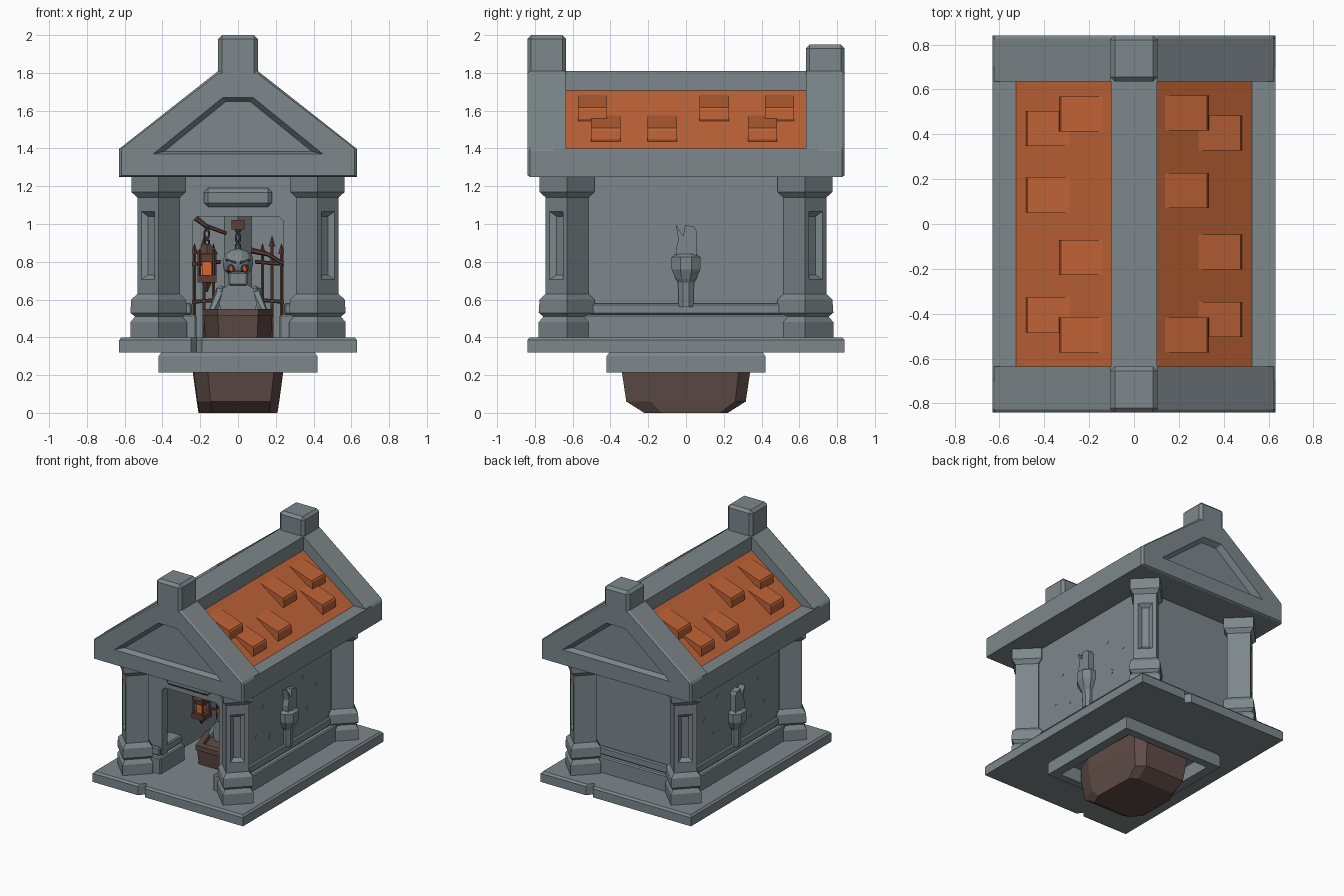
import bpy, bmesh, math
from mathutils import Vector, Matrix

if "Cube" in bpy.data.objects:
    bpy.data.objects.remove(bpy.data.objects["Cube"])

def material(name, rgb):
    m = bpy.data.materials.new(name)
    m.diffuse_color = (*rgb, 1)
    m.use_nodes = True
    m.node_tree.nodes["Principled BSDF"].inputs["Base Color"].default_value = m.diffuse_color
    return m

STONE = material("grey_stone", (0.205, 0.245, 0.26))
TILE = material("orange_tile", (0.52, 0.125, 0.037))
WOOD = material("brown_wood", (0.115, 0.072, 0.062))
IRON = material("rusty_iron", (0.11, 0.05, 0.037))
GLOW = material("orange_glow", (0.70, 0.13, 0.025))
DARK = material("dark_iron", (0.06, 0.065, 0.07))

def finish(name, bm, mat, bevel=0):
    bmesh.ops.recalc_face_normals(bm, faces=bm.faces[:])
    me = bpy.data.meshes.new(name)
    bm.to_mesh(me)
    bm.free()
    me.materials.append(mat)
    ob = bpy.data.objects.new(name, me)
    bpy.context.collection.objects.link(ob)
    if bevel:
        b = ob.modifiers.new("bevel", "BEVEL")
        b.width, b.segments, b.limit_method = bevel, 1, "ANGLE"
    return ob

def loft(name, rings, mat, bevel=0):
    """Skin a list of equal-length 3D rings and cap both ends."""
    bm = bmesh.new()
    vs = [[bm.verts.new(p) for p in r] for r in rings]
    n = len(vs[0])
    for a, b in zip(vs, vs[1:]):
        for i in range(n):
            bm.faces.new((a[i], a[(i + 1) % n], b[(i + 1) % n], b[i]))
    bm.faces.new(vs[0])
    bm.faces.new(vs[-1])
    return finish(name, bm, mat, bevel)

def prism_y(name, pts, y0, y1, mat, bevel=0):
    return loft(name, [[(x, y, z) for x, z in pts] for y in (y0, y1)], mat, bevel)

def box(name, x0, x1, y0, y1, z0, z1, mat, bevel=0):
    return prism_y(name, [(x0, z0), (x1, z0), (x1, z1), (x0, z1)], y0, y1, mat, bevel)

def flat(pts, z, sx=1, sy=1):
    return [(x * sx, y * sy, z) for x, y in pts]

def rod(name, a, b, r0, r1, mat, sides=6):
    a, b = Vector(a), Vector(b)
    d = b - a
    bm = bmesh.new()
    m = Matrix.Translation((a + b) / 2) @ d.to_track_quat("Z", "Y").to_matrix().to_4x4()
    bmesh.ops.create_cone(bm, cap_ends=True, segments=sides, radius1=r0, radius2=r1,
                          depth=d.length, matrix=m)
    return finish(name, bm, mat)

def ball(name, c, s, mat, sub=2):
    bm = bmesh.new()
    bmesh.ops.create_icosphere(bm, subdivisions=sub, radius=1,
                               matrix=Matrix.Translation(c) @ Matrix.Diagonal((*s, 1)))
    return finish(name, bm, mat)

def cut(ob, cutter):
    m = ob.modifiers.new("cut", "BOOLEAN")
    m.object, m.operation, m.solver = cutter, "DIFFERENCE", "EXACT"
    bpy.context.view_layer.objects.active = ob
    bpy.ops.object.modifier_apply(modifier="cut")
    bpy.data.objects.remove(cutter)

# Floor slab with a chip in the front and back edges
slab = [(-.63, -.84), (-.25, -.84), (-.22, -.80), (-.19, -.84), (.63, -.84),
        (.63, .84), (.25, .84), (.22, .80), (.19, .84), (-.63, .84)]
loft("floor_slab", [flat(slab, .32), flat(slab, .385), flat(slab, .40, .98, .985)], STONE)

# Square frame under the floor, chamfered on top
sq = [(-.42, -.42), (.42, -.42), (.42, .42), (-.42, .42)]
frame = loft("under_frame", [flat(sq, .215), flat(sq, .30), flat(sq, .325, .96, .96)], STONE)
cut(frame, box("frame_cutter", -.35, .35, -.36, .36, .1, .318, STONE))

# Coffin poking below the floor and rising inside
hull = [(-.16, -.34), (.19, -.34), (.24, -.2), (.23, .28), (.17, .34), (-.19, .34), (-.24, .2), (-.235, -.22)]
loft("coffin_underside", [flat(hull, 0, .87, .65), flat(hull, .06, .91, .93),
                          flat(hull, .22), flat(hull, .33)], WOOD)
coffin = [(-.14, -.34), (.14, -.34), (.24, -.12), (.16, .34), (-.16, .34), (-.24, -.12)]
loft("coffin_body", [flat(coffin, .39, .72, .95), flat(coffin, .52, .76)], WOOD)
rim = loft("coffin_rim", [flat(coffin, .515, .78, 1.03), flat(coffin, .55, .78, 1.03)], WOOD)
cut(rim, loft("rim_cutter", [flat(coffin, .50, .6, .88), flat(coffin, .6, .6, .88)], WOOD))

# Walls with plinth, hollow inside, doorway in front
walls = box("walls", -.41, .41, -.57, .57, .39, 1.27, STONE)
cut(walls, box("room_cutter", -.34, .34, -.50, .50, .40, 1.25, STONE))
cut(walls, box("door_cutter", -.24, .24, -.7, -.4, .40, 1.04, STONE))
for s in (-1, 1):
    prism_y("door_corner", [(s * .24, 1.04), (s * .215, 1.04), (s * .24, 1.015)], -.57, -.50, STONE)
for nm, a, z0, z1 in (("lower_plinth", .045, .39, .52), ("upper_plinth", .02, .52, .58)):
    for s in (-1, 1):
        box(nm + "_side", s * .40, s * (.41 + a), -.57, .57, z0, z1, STONE, .008)
        box(nm + "_front", s * (.265 - a), s * .43, -.57 - a, -.32, z0, z1, STONE, .008)
    box(nm + "_back", -.43, .43, .56, .57 + a, z0, z1, STONE, .008)
box("door_plaque", -.18, .18, -.62, -.56, 1.09, 1.19, STONE, .022)
loft("inner_pilaster", [[(-.08, .51, z), (0, .42, z), (.08, .51, z)] for z in (.40, 1.25)], STONE)

# Corner columns, turned 45 degrees, with a V-shaped groove on the outer face
levels = [(.40, .15), (.48, .15), (.51, .125), (.53, .15), (.60, .145), (.63, .113),
          (1.14, .113), (1.17, .145), (1.25, .145)]
for sx in (-1, 1):
    for sy in (-1, 1):
        cx, cy = sx * .42, sy * .63
        col = loft("corner_column", [[(cx + h, cy, z), (cx, cy + h, z), (cx - h, cy, z),
                                      (cx, cy - h, z)] for z, h in levels], STONE)
        bm = bmesh.new()
        bm.from_mesh(col.data)
        out = Vector((sx, sy, 0)).normalized()
        face = max(bm.faces, key=lambda f: f.normal.dot(out) * f.calc_area())
        bmesh.ops.inset_individual(bm, faces=[face], thickness=.042)
        for v in face.verts:
            v.co.z = .89 + (v.co.z - .89) * .80
        bmesh.ops.inset_individual(bm, faces=[face], thickness=.036, depth=-.025)
        bm.to_mesh(col.data)
        bm.free()

# Roof core: flat soffit, eaves, sloped orange panels, ridge
prism_y("eaves_and_core", [(-.63, 1.25), (.63, 1.25), (.63, 1.40), (.52, 1.40), (.10, 1.69),
                           (-.10, 1.69), (-.52, 1.40), (-.63, 1.40)], -.70, .70, STONE)
for s in (-1, 1):
    prism_y("roof_panel", [(s * .527, 1.40), (s * .10, 1.71), (s * .10, 1.66),
                           (s * .49, 1.385)], -.645, .645, TILE)
box("ridge_beam", -.103, .103, -.66, .66, 1.60, 1.81, STONE)

# Loose wedge tiles: (side, distance down the slope, y centre)
tiles = [(1, 0, .495), (1, 0, .15), (1, 0, -.495), (1, .15, .405), (1, .15, -.125), (1, .15, -.425),
         (-1, 0, .49), (-1, 0, -.15), (-1, 0, -.495), (-1, .15, .425), (-1, .15, .13), (-1, .15, -.405)]
for s, d, y in tiles:
    p = [(.13, 1.685), (.325, 1.618), (.332, 1.605), (.334, 1.557), (.325, 1.54), (.20, 1.60)]
    prism_y("wedge_tile", [(s * (x + d), z - d * .726) for x, z in p], y - .078, y + .078, TILE)

# Gable ends with chamfered rim, raised post and sunken panel
for s, top in ((-1, 2.0), (1, 1.95)):
    prof = [(-.63, 1.25), (.63, 1.25), (.63, 1.39), (.62, 1.405), (.105, 1.81), (-.105, 1.81),
            (-.62, 1.405), (-.63, 1.39)]
    front = [(x * .98, 1.45 + (z - 1.45) * .965) for x, z in prof]
    g = loft("gable", [[(x, s * .84, z) for x, z in front], [(x, s * .827, z) for x, z in prof],
                       [(x, s * .635, z) for x, z in prof]], STONE)
    outer = [(-.45, 1.37), (.45, 1.37), (.08, 1.67), (-.08, 1.67)]
    inner = [(-.39, 1.385), (.39, 1.385), (.065, 1.648), (-.065, 1.648)]
    cut(g, loft("panel_cutter", [[(x, s * .86, z) for x, z in outer], [(x, s * .838, z) for x, z in outer],
                                 [(x, s * .80, z) for x, z in inner]], STONE))
    box("gable_post", -.105, .105, s * .84, s * .635, 1.70, top, STONE, .02)

# Wall sconces with broken candle, plus small chips in the side walls
stem = [(.56, .038), (.69, .042), (.71, .055), (.76, .076), (.825, .076), (.84, .056)]
candle = [(-.05, .82), (.055, .82), (.055, .965), (.045, .985), (-.005, .995), (-.015, .935),
          (-.055, 1.0), (-.04, .92), (-.05, .88)]
for s in (-1, 1):
    loft("wall_sconce", [[(s * .40, -h, z), (s * (.41 + h * .5), -h, z), (s * (.41 + h), -h * .4, z),
                          (s * (.41 + h), h * .4, z), (s * (.41 + h * .5), h, z), (s * .40, h, z)]
                         for z, h in stem], STONE)
    loft("broken_candle", [[(s * x, y, z) for y, z in candle] for x in (.40, .455)], STONE)
    for y, z in ((-.36, .75), (-.28, .95), (-.2, .70), (.2, 1.0), (.25, .74), (.36, .88)):
        loft("wall_chip", [[(s * x, y - .025, z), (s * x, y, z + .02), (s * x, y + .022, z - .005),
                            (s * x, y, z - .018)] for x in (.405, .412)], STONE)

# Skeleton sitting in the coffin
ball("skull", (0, -.10, .795), (.085, .085, .077), STONE)
box("skull_jaw", -.05, .05, -.18, -.09, .675, .745, STONE, .008)
for s in (-1, 1):
    ball("eye_socket", (s * .036, -.168, .765), (.024, .02, .026), DARK, 1)
    ball("glowing_eye", (s * .036, -.185, .76), (.015, .012, .018), GLOW, 1)
    rod("brow", (s * .01, -.178, .795), (s * .065, -.155, .81), .008, .006, DARK)
    rod("upper_arm", (s * .09, -.08, .64), (s * .14, -.14, .53), .03, .02, STONE)
    ball("shoulder", (s * .09, -.08, .645), (.035, .035, .03), STONE, 1)
loft("ribcage", [[(-w, -.16, z), (w, -.16, z), (w, -.02, z), (-w, -.02, z)]
                 for z, w in ((.45, .07), (.58, .10), (.66, .08), (.69, .03))], STONE)

# Iron railings behind, with spear tips and bent rails
for s in (-1, 1):
    for i, x in enumerate((.13, .18, .23, .28)):
        top = .84 + .04 * (i % 2)
        rod("railing_bar", (s * x, .15, .40), (s * x, .15, top), .009, .009, IRON)
        rod("railing_tip", (s * x, .15, top), (s * x, .15, top + .06), .018, 0, IRON, 4)
    for z in (.60, .80):
        rod("railing_rail", (s * .09, .15, z), (s * .33, .15, z - .02), .010, .010, IRON)

# Hanging roots, bent in two pieces
for a, b, c in (((-.26, .05, 1.06), (-.17, .05, .99), (-.06, .05, .95)),
                ((.07, .05, .86), (.16, .05, .84), (.27, .05, .77))):
    rod("root", a, b, .016, .012, IRON)
    rod("root", b, c, .012, .009, IRON)

# Hanging chain and lantern
box("chain_bracket", -.035, .035, -.06, .0, .97, 1.02, IRON)
for x, y, z0, n in ((0, -.03, .97, 4), (-.165, -.2, .99, 4)):
    for i in range(n):
        z = z0 - i * .025
        for s in (-1, 1):
            rod("chain_link", (x + s * .012, y, z), (x + s * .012 * (i % 2), y, z - .028), .006, .006, DARK)
rod("lantern_cap", (-.165, -.2, .84), (-.165, -.2, .895), .07, .02, IRON)
box("lantern_glow", -.19, -.14, -.225, -.175, .73, .80, GLOW)
box("lantern_top", -.205, -.125, -.24, -.16, .80, .85, IRON)
box("lantern_base", -.215, -.115, -.25, -.15, .69, .73, IRON)
rod("lantern_drop", (-.165, -.2, .69), (-.165, -.2, .64), .03, .004, IRON)
for dx in (-.04, .04):
    for dy in (-.04, .04):
        rod("lantern_bar", (-.165 + dx, -.2 + dy, .72), (-.165 + dx, -.2 + dy, .86), .010, .010, IRON, 4)
